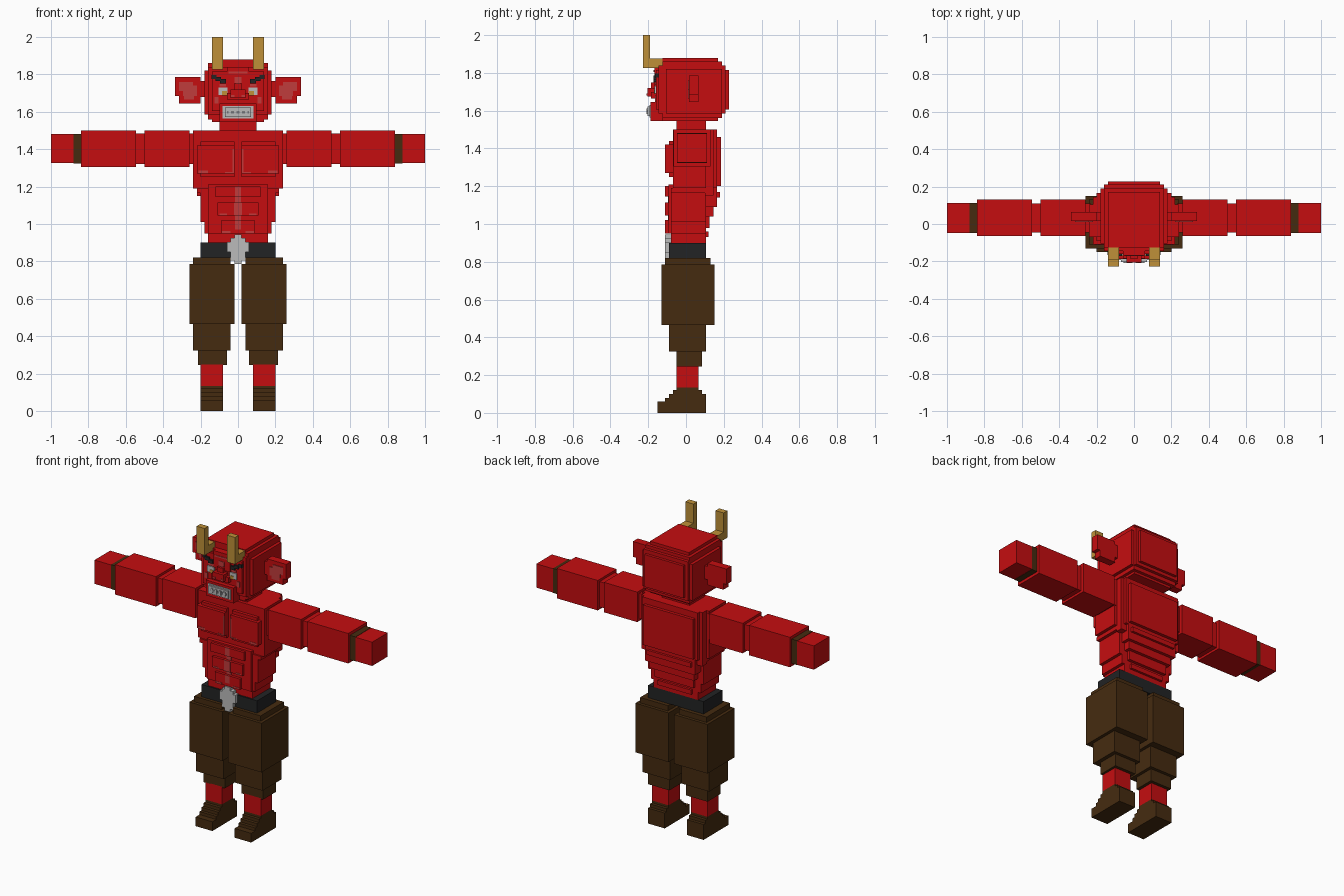
import bpy, bmesh

cube = bpy.data.objects.get("Cube")
if cube:
    bpy.data.objects.remove(cube, do_unlink=True)


def material(name, r, g, b):
    m = bpy.data.materials.new(name)
    m.diffuse_color = (r, g, b, 1)
    m.use_nodes = True
    m.node_tree.nodes["Principled BSDF"].inputs["Base Color"].default_value = (r, g, b, 1)
    return m


RED = material("red skin", 0.56, 0.004, 0.005)
PINK = material("pink highlight", 0.53, 0.045, 0.045)
BROWN = material("brown cloth", 0.06, 0.024, 0.005)
BLACK = material("black belt", 0.016, 0.017, 0.018)
GREY = material("light grey", 0.5, 0.5, 0.5)
DARK = material("dark grey", 0.2, 0.2, 0.21)
GOLD = material("horn gold", 0.52, 0.28, 0.04)


def part(name, mat, boxes, flip=1):
    """One object made of blocks, each (x0, x1, y0, y1, z0, z1)."""
    bm = bmesh.new()
    for b in boxes:
        lo, hi = b[0::2], b[1::2]
        for v in bmesh.ops.create_cube(bm, size=1)["verts"]:
            for i in range(3):
                v.co[i] = hi[i] if v.co[i] > 0 else lo[i]
            v.co.x *= flip
    bmesh.ops.recalc_face_normals(bm, faces=bm.faces)
    me = bpy.data.meshes.new(name)
    bm.to_mesh(me)
    bm.free()
    me.materials.append(mat)
    ob = bpy.data.objects.new(name, me)
    bpy.context.collection.objects.link(ob)


def pair(name, mat, boxes):
    part("left_" + name, mat, boxes)
    part("right_" + name, mat, boxes, -1)


def sym(w, y0, y1, z0, z1):
    """Block centred on x = 0 with half width w."""
    return (-w, w, y0, y1, z0, z1)


# Feet, stepped up at the toe and heel
pair("foot", BROWN, [(0.08, 0.2, y0, y1, z0, z1) for y0, y1, z0, z1 in (
    (-0.15, 0.105, 0, 0.06), (-0.11, 0.105, 0.06, 0.08), (-0.09, 0.105, 0.08, 0.1),
    (-0.07, 0.085, 0.1, 0.12), (-0.05, 0.065, 0.12, 0.135))])
pair("shin", RED, [(0.08, 0.2, -0.05, 0.065, 0.135, 0.25)])

# Baggy trousers
pair("trouser_leg", BROWN, [
    (0.06, 0.215, -0.05, 0.085, 0.245, 0.325),
    (0.04, 0.24, -0.09, 0.105, 0.325, 0.465),
    (0.02, 0.26, -0.13, 0.15, 0.465, 0.785),
    (0.04, 0.24, -0.11, 0.13, 0.785, 0.82)])

# Belt and front ornament
part("belt", BLACK, [sym(0.2, -0.09, 0.105, 0.82, 0.9)])
part("belt_ornament", GREY, [sym(w, -0.11, -0.07, z0, z1) for w, z0, z1 in (
    (0.02, 0.785, 0.805), (0.04, 0.805, 0.85), (0.058, 0.85, 0.905),
    (0.04, 0.905, 0.925), (0.02, 0.925, 0.945))])

# Torso core, narrowing to the waist
part("torso", RED, [
    sym(0.24, -0.07, 0.105, 1.19, 1.5),
    sym(0.22, -0.08, 0.105, 1.165, 1.19),
    sym(0.2, -0.08, 0.105, 1.01, 1.165),
    sym(0.18, -0.08, 0.105, 0.95, 1.01),
    sym(0.16, -0.08, 0.105, 0.9, 0.95)])

# Back muscles, stacked plates shrinking outward
part("back_muscles", RED, [
    sym(0.22, 0.1, 0.145, 1.15, 1.5),
    sym(0.2, 0.1, 0.165, 1.19, 1.5),
    sym(0.18, 0.1, 0.185, 1.2, 1.46),
    sym(0.18, 0.1, 0.165, 1.09, 1.2),
    sym(0.16, 0.1, 0.145, 1.04, 1.15),
    sym(0.14, 0.1, 0.125, 0.98, 1.04)])
part("lower_back_ridges", RED, [
    sym(0.12, 0.1, 0.12, 0.93, 0.96),
    sym(0.16, 0.1, 0.18, 1.14, 1.17)])

# Chest and belly muscles
pair("pectoral", RED, [
    (0.02, 0.22, -0.11, -0.06, 1.27, 1.42),
    (0.02, 0.2, -0.09, -0.06, 1.25, 1.44)])
part("belly_muscles", RED, [
    sym(0.16, -0.093, -0.07, 0.95, 1.21),
    sym(0.12, -0.11, -0.07, 1.145, 1.2),
    sym(0.11, -0.11, -0.07, 1.045, 1.115),
    sym(0.09, -0.11, -0.07, 0.95, 1.02)])
part("belly_highlight", PINK, [
    sym(0.017, -0.112, -0.105, 1.145, 1.2),
    sym(0.022, -0.112, -0.105, 1.045, 1.115),
    sym(0.017, -0.112, -0.105, 0.97, 1.02),
    sym(0.017, -0.096, -0.09, 1.115, 1.145),
    sym(0.017, -0.096, -0.09, 1.02, 1.045)])
pair("chest_highlight", PINK, [
    (0.022, 0.07, -0.112, -0.107, 1.27, 1.278),
    (0.16, 0.21, -0.112, -0.107, 1.27, 1.285),
    (0.022, 0.03, -0.112, -0.107, 1.278, 1.4),
    (0.04, 0.085, -0.112, -0.107, 0.95, 0.962),
    (0.06, 0.1, -0.112, -0.107, 1.045, 1.055)])

# Arms held straight out
pair("arm", RED, [
    (0.23, 0.265, -0.045, 0.11, 1.32, 1.485),
    (0.26, 0.5, -0.065, 0.13, 1.305, 1.5),
    (0.49, 0.55, -0.045, 0.11, 1.32, 1.485),
    (0.545, 0.84, -0.065, 0.13, 1.305, 1.5)])
pair("wristband", BROWN, [(0.835, 0.88, -0.048, 0.112, 1.323, 1.482)])
pair("hand", RED, [(0.88, 1.0, -0.048, 0.112, 1.325, 1.48)])

# Neck and rounded blocky head
part("neck", RED, [sym(0.1, -0.05, 0.105, 1.49, 1.56)])
part("head", RED, [
    sym(0.14, -0.125, 0.17, 1.545, 1.88),
    sym(0.16, -0.125, 0.19, 1.56, 1.86),
    sym(0.18, -0.105, 0.19, 1.585, 1.82),
    sym(0.16, -0.145, 0.21, 1.585, 1.84),
    sym(0.14, -0.16, 0.228, 1.605, 1.815)])

# Face: brow ridge, nose and jaw
part("brow_ridge", RED, [sym(0.06, -0.168, -0.12, 1.73, 1.84)])
part("nose", RED, [
    sym(0.04, -0.205, -0.15, 1.675, 1.72),
    sym(0.06, -0.185, -0.15, 1.665, 1.7),
    sym(0.022, -0.185, -0.15, 1.72, 1.75)])
part("jaw", RED, [sym(0.1, -0.188, -0.11, 1.545, 1.645)])
part("mouth", GREY, [
    sym(0.082, -0.193, -0.18, 1.565, 1.63),
    sym(0.07, -0.203, -0.18, 1.572, 1.622)])
part("mouth_gap", DARK, [sym(0.058, -0.206, -0.2, 1.59, 1.603)])
part("teeth", GREY, [(x - 0.007, x + 0.007, -0.209, -0.2, 1.583, 1.612)
                     for x in (-0.045, -0.015, 0.015, 0.045)])
part("forehead_highlight", PINK, [
    sym(0.02, -0.171, -0.165, 1.755, 1.785),
    sym(0.012, -0.171, -0.165, 1.74, 1.755),
    sym(0.05, -0.171, -0.165, 1.805, 1.815)])
pair("cheek_highlight", PINK, [
    (0.105, 0.125, -0.164, -0.155, 1.645, 1.68),
    (0.063, 0.1, -0.164, -0.155, 1.735, 1.748),
    (0.02, 0.038, -0.208, -0.2, 1.68, 1.69)])

# Eyes and slanted eyebrows
pair("eye", GREY, [(0.055, 0.105, -0.167, -0.155, 1.69, 1.73)])
pair("iris", GOLD, [(0.06, 0.085, -0.17, -0.163, 1.688, 1.71)])
pair("eyebrow", BLACK, [
    (0.065, 0.095, -0.172, -0.15, 1.752, 1.775),
    (0.09, 0.12, -0.172, -0.15, 1.765, 1.787),
    (0.115, 0.142, -0.165, -0.14, 1.775, 1.797)])

# Ears with a lighter inside
pair("ear", RED, [
    (0.17, 0.22, 0.015, 0.065, 1.68, 1.765),
    (0.2, 0.315, 0.015, 0.065, 1.645, 1.785),
    (0.3, 0.337, 0.015, 0.065, 1.685, 1.785)])
pair("inner_ear", PINK, [
    (0.22, 0.295, 0.011, 0.017, 1.685, 1.74),
    (0.24, 0.315, 0.011, 0.017, 1.71, 1.76),
    (0.235, 0.29, 0.011, 0.017, 1.665, 1.685)])

# Horns: forward root and upright tip
pair("horn", GOLD, [
    (0.08, 0.138, -0.19, -0.115, 1.825, 1.875),
    (0.08, 0.138, -0.228, -0.19, 1.825, 2.0)])
